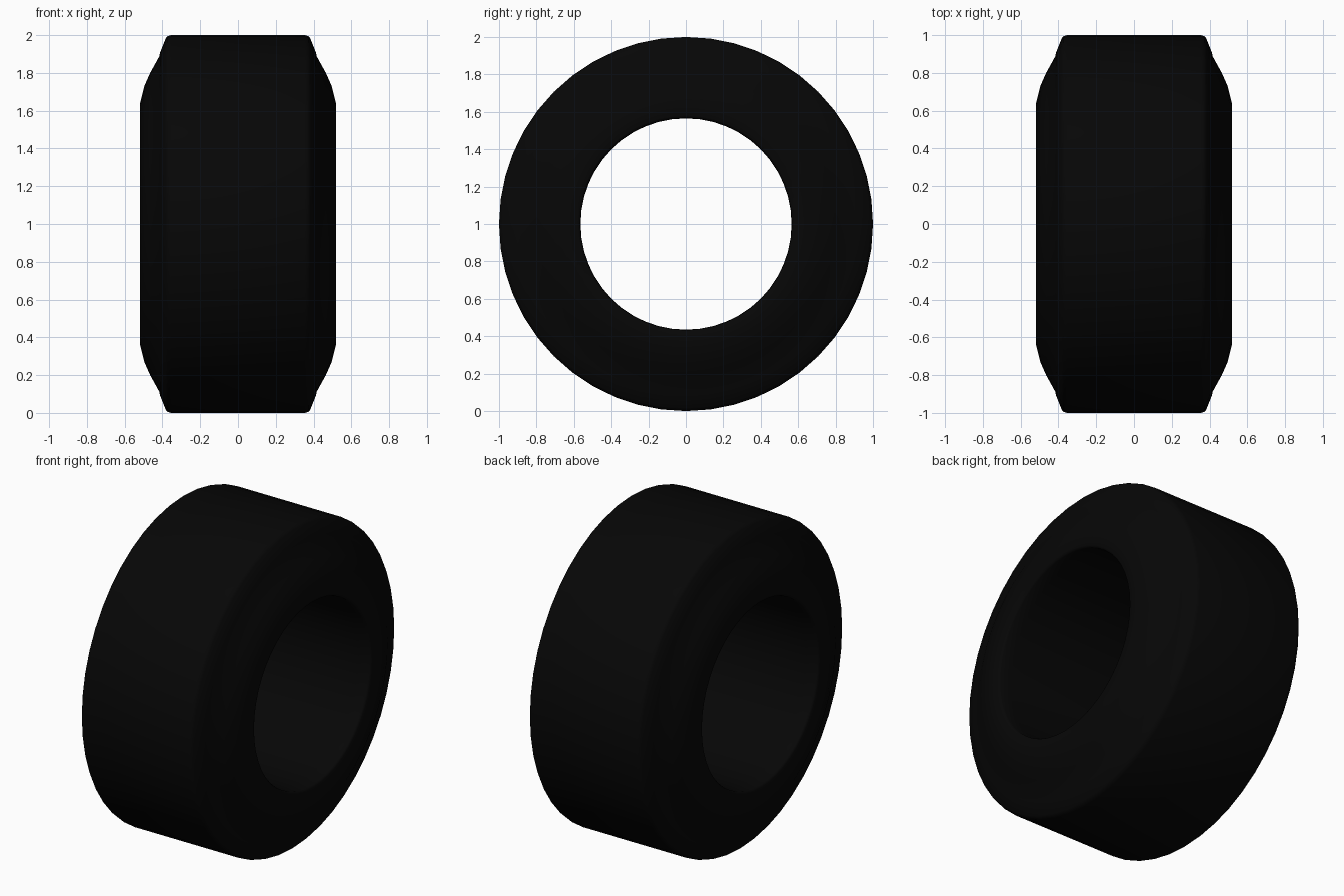
import bpy
import bmesh
import math
from mathutils import Matrix, Vector

cube = bpy.data.objects.get("Cube")
if cube:
    bpy.data.objects.remove(cube, do_unlink=True)

SEGMENTS = 48

# Black rubber
rubber = bpy.data.materials.new("black_rubber")
rubber.use_nodes = True
colour = (0.002, 0.002, 0.002, 1)
rubber.diffuse_color = colour
bsdf = rubber.node_tree.nodes["Principled BSDF"]
bsdf.inputs["Base Color"].default_value = colour
bsdf.inputs["Roughness"].default_value = 0.8

# Half cross-section (x, radius): bore, rounded bead, sidewall, shoulder, tread
half = [(0.36, 0.565), (0.43, 0.566), (0.502, 0.567), (0.510, 0.572),
        (0.514, 0.58), (0.518, 0.64), (0.496, 0.73), (0.465, 0.80),
        (0.417, 0.887), (0.413, 0.907), (0.382, 0.984), (0.372, 0.994),
        (0.355, 1.0)]
section = half + [(-x, r) for x, r in reversed(half)]

# Revolve the closed section around the x axle
bm = bmesh.new()
rings = []
for i in range(SEGMENTS):
    turn = Matrix.Rotation(math.tau * i / SEGMENTS, 3, 'X')
    rings.append([bm.verts.new(turn @ Vector((x, 0, r)) + Vector((0, 0, 1)))
                  for x, r in section])
n = len(section)
for i in range(SEGMENTS):
    a, b = rings[i], rings[(i + 1) % SEGMENTS]
    for j in range(n):
        k = (j + 1) % n
        bm.faces.new((a[j], a[k], b[k], b[j]))
bmesh.ops.recalc_face_normals(bm, faces=bm.faces)

mesh = bpy.data.meshes.new("tire")
bm.to_mesh(mesh)
bm.free()
mesh.materials.append(rubber)
tire = bpy.data.objects.new("tire", mesh)
bpy.context.collection.objects.link(tire)

# Smooth rubber with crisp edges at the corners
bpy.ops.object.select_all(action='DESELECT')
tire.select_set(True)
bpy.context.view_layer.objects.active = tire
bpy.ops.object.shade_smooth_by_angle(angle=math.radians(35))
